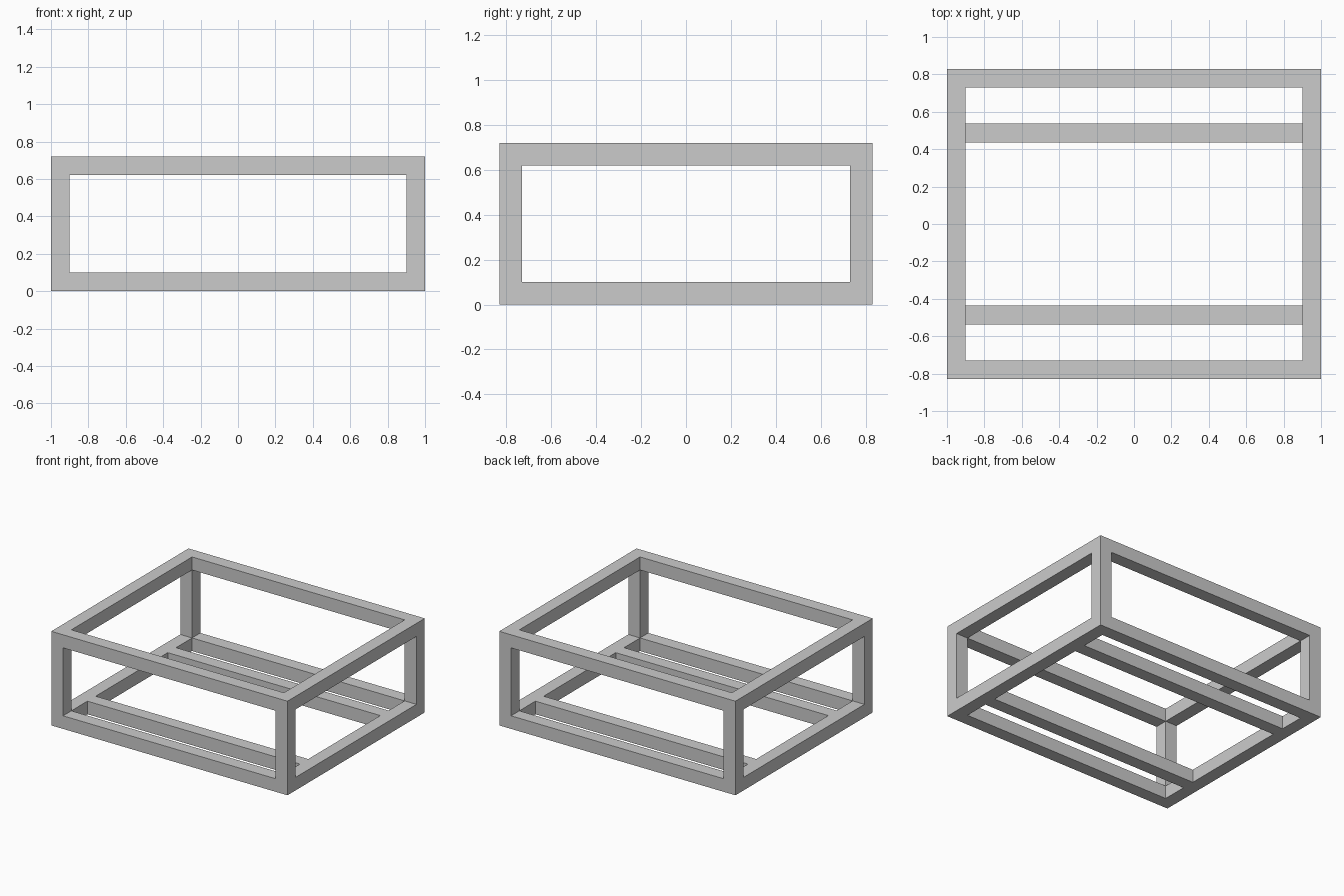
import bpy

if "Cube" in bpy.data.objects:
    bpy.data.objects.remove(bpy.data.objects["Cube"])

W, D, H, T = 2.0, 1.66, 0.72, 0.10   # outer size and bar thickness


def box(name, size, loc):
    bpy.ops.mesh.primitive_cube_add(size=1, location=loc)
    ob = bpy.context.object
    ob.name = name
    ob.scale = size
    bpy.ops.object.transform_apply(location=False, rotation=False, scale=True)
    return ob


# Open box frame: a solid block with a rectangular opening cut along each axis
frame = box("frame", (W, D, H), (0, 0, H / 2))
outer = (W, D, H)
for axis in range(3):
    size = [s - 2 * T for s in outer]
    size[axis] = outer[axis] + 1
    cutter = box("opening_cutter", size, (0, 0, H / 2))
    cutter.hide_render = True
    mod = frame.modifiers.new("opening", 'BOOLEAN')
    mod.operation = 'DIFFERENCE'
    mod.solver = 'EXACT'
    mod.object = cutter
    bpy.context.view_layer.objects.active = frame
    bpy.ops.object.modifier_apply(modifier=mod.name)
    bpy.data.objects.remove(cutter)

# Two floor slats, flush with the bottom rails
for name, side in (("front_slat", -1), ("back_slat", 1)):
    box(name, (W - 2 * T, T, T), (0, side * 0.486, T / 2))
